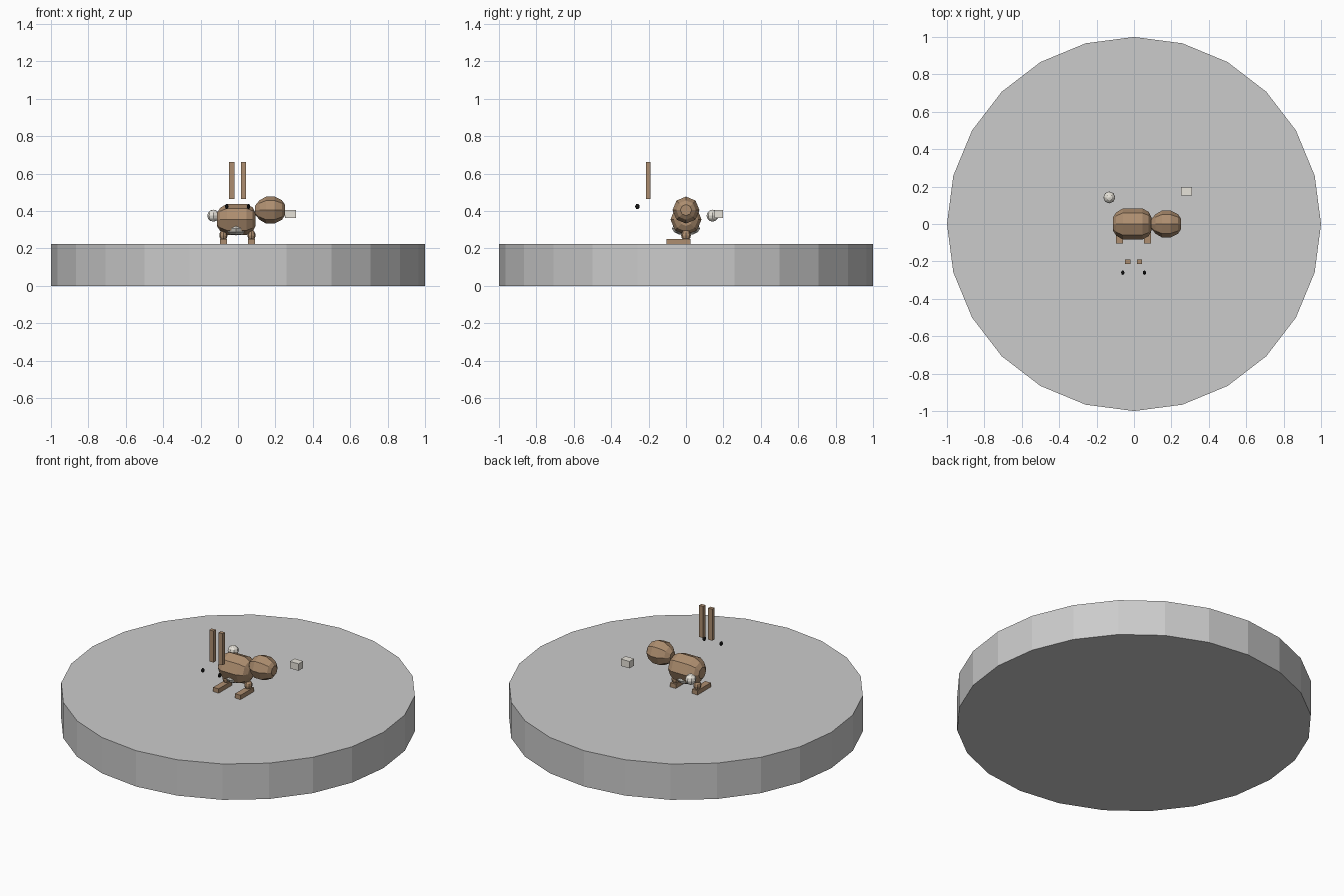
import bpy, bmesh, math

if "Cube" in bpy.data.objects:
    bpy.data.objects.remove(bpy.data.objects["Cube"])


def material(name, rgb):
    m = bpy.data.materials.new(name)
    m.diffuse_color = (*rgb, 1)
    m.use_nodes = True
    m.node_tree.nodes["Principled BSDF"].inputs["Base Color"].default_value = m.diffuse_color
    return m


BROWN = material("brown_fur", (0.42, 0.27, 0.16))
WHITE = material("white_fur", (0.8, 0.77, 0.7))
BLACK = material("black", (0.01, 0.01, 0.01))


def finish(name, mat):
    o = bpy.context.object
    o.name = name
    if mat:
        o.data.materials.append(mat)
    return o


def box(name, lo, hi, mat):
    bpy.ops.mesh.primitive_cube_add(size=1, location=[(a + b) / 2 for a, b in zip(lo, hi)])
    o = finish(name, mat)
    o.scale = [b - a for a, b in zip(lo, hi)]


def ball(name, loc, radii, mat, seg=8, rings=6):
    bpy.ops.mesh.primitive_uv_sphere_add(segments=seg, ring_count=rings, radius=1, location=loc)
    finish(name, mat).scale = radii


def lathe_x(name, profile, z, mat, sides=8):
    """Rings of (x, radius) around the x axis at height z, capped at both ends."""
    bm = bmesh.new()
    rings = []
    for x, r in profile:
        ring = []
        for i in range(sides):
            a = 2 * math.pi * i / sides
            ring.append(bm.verts.new((x, r * math.cos(a), z + r * math.sin(a))))
        rings.append(ring)
    for p, q in zip(rings, rings[1:]):
        for i in range(sides):
            j = (i + 1) % sides
            bm.faces.new((p[i], p[j], q[j], q[i]))
    bm.faces.new(rings[0])
    bm.faces.new(rings[-1])
    bmesh.ops.recalc_face_normals(bm, faces=bm.faces)
    me = bpy.data.meshes.new(name)
    bm.to_mesh(me)
    bm.free()
    o = bpy.data.objects.new(name, me)
    me.materials.append(mat)
    bpy.context.collection.objects.link(o)


# Round plinth
bpy.ops.mesh.primitive_cylinder_add(vertices=24, radius=1, depth=0.223, location=(0, 0, 0.1115))
finish("plinth", None)

# Rounded body and head lying along x
lathe_x("body", [(-0.113, 0.035), (-0.095, 0.062), (-0.06, 0.083),
                 (0.045, 0.083), (0.078, 0.065), (0.094, 0.035)], 0.355, BROWN)
lathe_x("head", [(0.092, 0.025), (0.115, 0.052), (0.15, 0.072),
                 (0.195, 0.072), (0.235, 0.052), (0.25, 0.03)], 0.405, BROWN)
ball("belly", (-0.01, 0, 0.307), (0.07, 0.075, 0.037), WHITE)

# Detached tail and muzzle
ball("tail", (-0.132, 0.142, 0.375), (0.032, 0.032, 0.032), WHITE)
box("muzzle", (0.25, 0.153, 0.362), (0.309, 0.199, 0.405), WHITE)

# Paired ears, eyes, legs and feet
for side, ear_x, eye_x, foot_x in (("left", -0.034, -0.06, -0.078), ("right", 0.029, 0.056, 0.072)):
    box(side + "_ear", (ear_x - 0.014, -0.213, 0.465), (ear_x + 0.014, -0.19, 0.661), BROWN)
    ball(side + "_eye", (eye_x, -0.26, 0.424), (0.009, 0.012, 0.014), BLACK)
    ball(side + "_leg", (foot_x, 0, 0.27), (0.022, 0.026, 0.028), BROWN)
    box(side + "_foot", (foot_x - 0.019, -0.105, 0.223), (foot_x + 0.019, 0.025, 0.25), BROWN)
